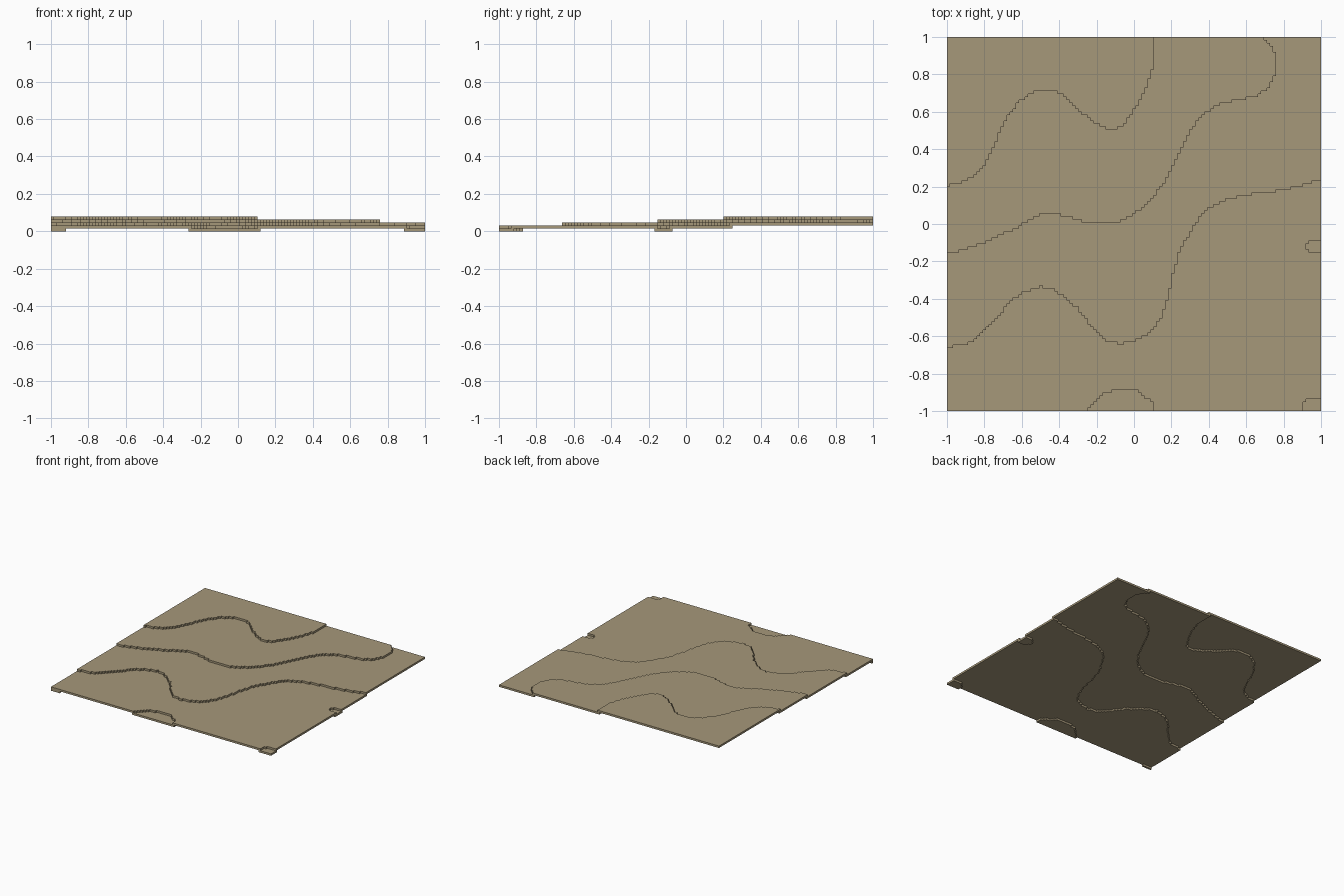
import bpy
import bmesh

cube = bpy.data.objects.get("Cube")
if cube:
    bpy.data.objects.remove(cube, do_unlink=True)

N = 125            # blocks along each side
S = 2.0 / N        # block size

# Contour outlines of each rising terrace, closed through the outer corners
TERRACE_2 = [(-1, -.67), (-.97, -.655), (-.88, -.64), (-.81, -.58), (-.73, -.5), (-.66, -.41),
             (-.58, -.36), (-.5, -.333), (-.44, -.345), (-.38, -.38), (-.3, -.45), (-.24, -.53),
             (-.19, -.59), (-.14, -.63), (-.08, -.643), (-.03, -.638), (.04, -.61), (.1, -.57),
             (.145, -.5), (.18, -.4), (.21, -.25), (.25, -.13), (.32, -.01), (.38, .07),
             (.47, .125), (.6, .155), (.75, .175), (.88, .2), (1, .24), (2, .24), (2, 2), (-2, 2), (-2, -.67)]
TERRACE_3 = [(-1, -.155), (-.92, -.14), (-.83, -.11), (-.72, -.06), (-.62, -.02), (-.57, .02),
             (-.5, .05), (-.43, .055), (-.36, .04), (-.26, .01), (-.1, .005), (0, .05), (.1, .14),
             (.18, .25), (.24, .37), (.3, .5), (.36, .58), (.45, .64), (.55, .665), (.65, .68),
             (.71, .72), (.755, .79), (.76, .9), (.74, .95), (.7, .98), (.68, 1), (.68, 2), (-2, 2), (-2, -.155)]
TERRACE_4 = [(-1, .205), (-.93, .22), (-.87, .25), (-.8, .31), (-.76, .39), (-.72, .48), (-.67, .58),
             (-.62, .65), (-.55, .7), (-.47, .72), (-.4, .7), (-.33, .65), (-.26, .58), (-.18, .52),
             (-.11, .5), (-.06, .525), (0, .61), (.05, .7), (.09, .8), (.11, .87), (.11, 2), (-2, 2), (-2, .205)]
# Low hollows at the edges
HOLLOWS = [
    [(-.26, -1.1), (-.26, -1), (-.21, -.95), (-.16, -.91), (-.09, -.888), (.01, -.888), (.04, -.91),
     (.08, -.94), (.11, -.97), (.11, -1.1)],
    [(.9, -1.1), (.905, -.96), (.94, -.935), (1.1, -.92)] + [(1.1, -1.1)],
    [(1.1, -.09), (.94, -.09), (.92, -.11), (.92, -.13), (.95, -.15), (1.1, -.155)],
]


def inside(x, y, poly):
    hit = False
    for (x1, y1), (x2, y2) in zip(poly, poly[1:] + poly[:1]):
        if (y1 > y) != (y2 > y) and x < x1 + (y - y1) * (x2 - x1) / (y2 - y1):
            hit = not hit
    return hit


def level_at(x, y):
    for level, poly in ((4, TERRACE_4), (3, TERRACE_3), (2, TERRACE_2)):
        if inside(x, y, poly):
            return level
    return 0 if any(inside(x, y, p) for p in HOLLOWS) else 1


height = {(i, j): level_at(-1 + (i + .5) * S, -1 + (j + .5) * S)
          for i in range(N) for j in range(N)}
SIDES = ((1, 0), (0, 1), (-1, 0), (0, -1))

soil = bpy.data.materials.new("sandy_soil")
soil.use_nodes = True
colour = (0.381, 0.314, 0.195, 1)
soil.diffuse_color = colour
bsdf = soil.node_tree.nodes["Principled BSDF"]
bsdf.inputs["Base Color"].default_value = colour
bsdf.inputs["Roughness"].default_value = 0.9


def build_terrace(name, level, cells):
    """One block thick slab covering the given grid cells."""
    bm = bmesh.new()
    verts = {}

    def vert(i, j, k):
        if (i, j, k) not in verts:
            verts[i, j, k] = bm.verts.new((-1 + i * S, -1 + j * S, k * S))
        return verts[i, j, k]

    for i, j in cells:
        ring = [(i + 1, j), (i + 1, j + 1), (i, j + 1), (i, j)]
        bm.faces.new([vert(a, b, level + 1) for a, b in ring])
        bm.faces.new([vert(a, b, level) for a, b in reversed(ring)])
        for n, (di, dj) in enumerate(SIDES):
            if (i + di, j + dj) not in cells:
                p, q = ring[n], ring[(n + 1) % 4]
                bm.faces.new([vert(*p, level), vert(*q, level),
                              vert(*q, level + 1), vert(*p, level + 1)])
    # Merge the flat areas into clean faces
    bmesh.ops.dissolve_limit(bm, angle_limit=0.01, verts=bm.verts[:], edges=bm.edges[:])
    mesh = bpy.data.meshes.new(name)
    bm.to_mesh(mesh)
    bm.free()
    mesh.materials.append(soil)
    bpy.context.collection.objects.link(bpy.data.objects.new(name, mesh))


NAMES = ("hollows", "low_ground", "lower_terrace", "upper_terrace", "hilltop")
for level, name in enumerate(NAMES):
    # Each slab reaches one block under the next higher one to close the step
    cells = {(i, j) for (i, j), h in height.items()
             if h == level or (h > level and
                               any(height.get((i + a, j + b), h) <= level for a, b in SIDES))}
    if level == 0:
        cells |= {(i, 0) for i in range(5)}    # small lip under the front corner
    build_terrace(name, level, cells)
